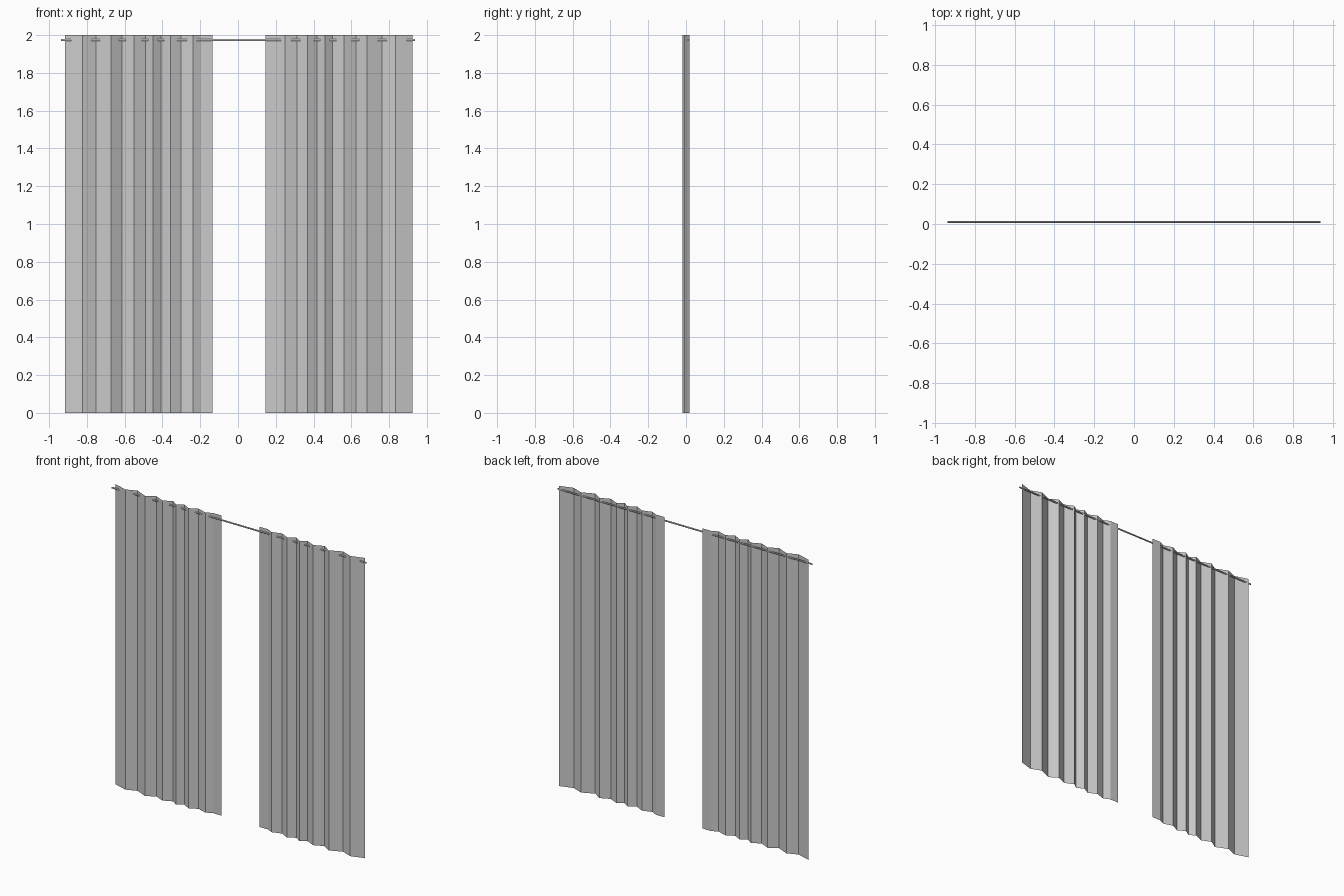
import bpy, bmesh, math

cube = bpy.data.objects.get("Cube")
if cube:
    bpy.data.objects.remove(cube)


def material(name, value):
    m = bpy.data.materials.new(name)
    m.use_nodes = True
    color = (value, value, value, 1)
    m.diffuse_color = color
    m.node_tree.nodes["Principled BSDF"].inputs["Base Color"].default_value = color
    return m


cloth = material("grey cloth", 0.6)
metal = material("grey metal", 0.6)

HEIGHT = 2.0
CENTRE = 0.005
CREST = 0.018
# Pleat creases from the outer edge inward: distance from centre, depth
PLEATS = [(0.92, CREST), (0.829, -0.01), (0.757, CREST), (0.677, -0.018),
          (0.62, CREST), (0.556, -0.01), (0.495, CREST), (0.456, -0.01),
          (0.413, CREST), (0.363, -0.01), (0.307, CREST), (0.244, -0.002),
          (0.203, CREST), (0.141, CREST)]


def curtain(name, side):
    """Pleated sheet: the crease line extruded straight up."""
    bm = bmesh.new()
    line = [bm.verts.new((CENTRE + side * x, y, 0)) for x, y in PLEATS]
    edges = [bm.edges.new(pair) for pair in zip(line, line[1:])]
    top = bmesh.ops.extrude_edge_only(bm, edges=edges)["geom"]
    verts = [v for v in top if isinstance(v, bmesh.types.BMVert)]
    bmesh.ops.translate(bm, verts=verts, vec=(0, 0, HEIGHT))
    bm.normal_update()
    # Face the sheet towards the front
    bmesh.ops.reverse_faces(bm, faces=[f for f in bm.faces if f.normal.y > 0])
    mesh = bpy.data.meshes.new(name)
    bm.to_mesh(mesh)
    bm.free()
    mesh.materials.append(cloth)
    obj = bpy.data.objects.new(name, mesh)
    bpy.context.collection.objects.link(obj)


curtain("left_curtain", 1)
curtain("right_curtain", -1)

# Curtain rod threaded through the pleats
bpy.ops.mesh.primitive_cylinder_add(vertices=12, radius=0.005, depth=1.876,
                                    location=(0, 0.011, 1.974),
                                    rotation=(0, math.pi / 2, 0))
rod = bpy.context.object
rod.name = "curtain_rod"
rod.data.materials.append(metal)
bpy.ops.object.shade_smooth_by_angle()
